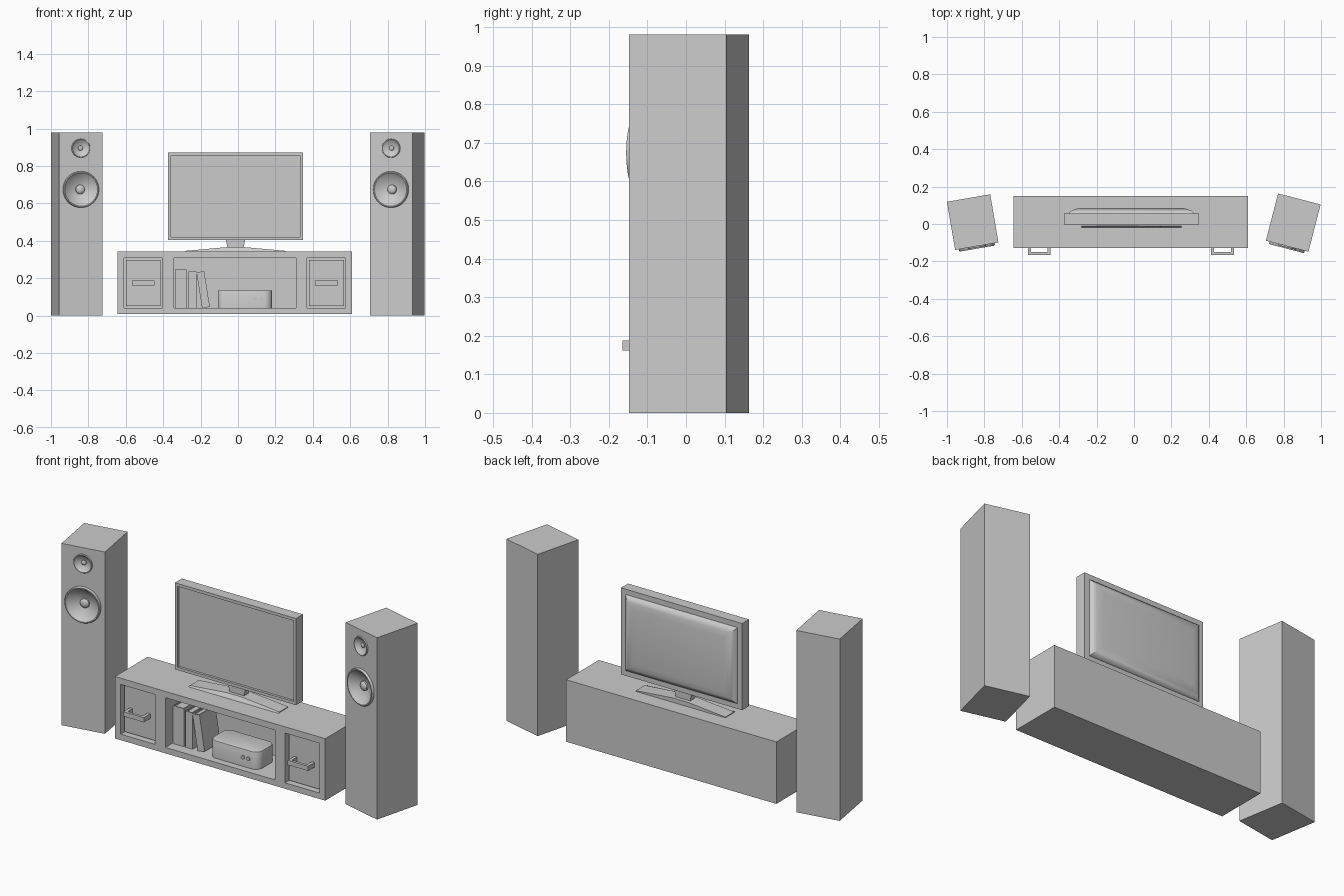
import bpy, bmesh, math
from mathutils import Matrix, Vector

if "Cube" in bpy.data.objects:
    bpy.data.objects.remove(bpy.data.objects["Cube"])


def finish(name, bm, smooth=None):
    bmesh.ops.recalc_face_normals(bm, faces=bm.faces)
    me = bpy.data.meshes.new(name)
    bm.to_mesh(me)
    bm.free()
    ob = bpy.data.objects.new(name, me)
    bpy.context.collection.objects.link(ob)
    if smooth:
        activate(ob)
        bpy.ops.object.shade_smooth_by_angle(angle=math.radians(smooth))
    return ob


def activate(ob):
    bpy.ops.object.select_all(action='DESELECT')
    ob.select_set(True)
    bpy.context.view_layer.objects.active = ob


def add_box(bm, x0, x1, y0, y1, z0, z1):
    m = Matrix.LocRotScale(Vector(((x0 + x1) / 2, (y0 + y1) / 2, (z0 + z1) / 2)),
                           None, Vector((x1 - x0, y1 - y0, z1 - z0)))
    return bmesh.ops.create_cube(bm, size=1, matrix=m)['verts']


def box(name, *dims):
    bm = bmesh.new()
    add_box(bm, *dims)
    return finish(name, bm)


def prism(name, pts, a, b, axis='Z'):
    """Extrude a 2D profile along Z (plan profile) or Y (front profile)."""
    bm = bmesh.new()
    f = bm.faces.new([bm.verts.new((u, v, a) if axis == 'Z' else (u, a, v)) for u, v in pts])
    new = bmesh.ops.extrude_face_region(bm, geom=[f])['geom']
    shift = (0, 0, b - a) if axis == 'Z' else (0, b - a, 0)
    bmesh.ops.translate(bm, verts=[g for g in new if isinstance(g, bmesh.types.BMVert)], vec=shift)
    return finish(name, bm)


def disc(name, x, y0, y1, z, r, n=48):
    pts = [(x + r * math.cos(i * math.tau / n), z + r * math.sin(i * math.tau / n)) for i in range(n)]
    return prism(name, pts, y0, y1, 'Y')


def cut(ob, cutters):
    for c in cutters:
        activate(ob)
        m = ob.modifiers.new("cut", 'BOOLEAN')
        m.operation, m.solver, m.object = 'DIFFERENCE', 'EXACT', c
        bpy.ops.object.modifier_apply(modifier=m.name)
        bpy.data.objects.remove(c)


def driver(name, profile, y, z, scale):
    """Lathe a (radius, forward) profile around the y axis."""
    bm = bmesh.new()
    vs = [bm.verts.new((r * scale, y - d * scale, z)) for r, d in profile]
    es = [bm.edges.new(p) for p in zip(vs, vs[1:])]
    bmesh.ops.spin(bm, geom=vs + es, cent=(0, y, z), axis=(0, 1, 0),
                   angle=math.tau, steps=48, use_merge=True)
    bmesh.ops.remove_doubles(bm, verts=bm.verts, dist=1e-5)
    return finish(name, bm, 35)


# Speakers: cabinet with recessed woofer and tweeter, toed in
CONE = [(.097, -.002), (.097, .008), (.094, .013), (.089, .013), (.085, .009), (.062, -.006),
        (.042, -.016), (.025, -.021), (.024, -.014), (.018, -.008), (.010, -.005), (0, -.004)]
W, D, H = .235, .261, .98
for side, cx, cy, ang in (("left", -.8625, .010, 9.7), ("right", .8515, .0075, -14.5)):
    cab = box(side + "_speaker_cabinet", -W / 2, W / 2, -D / 2, D / 2, 0, H)
    parts = [cab]
    for kind, z, s in (("woofer", .674, 1), ("tweeter", .895, .52)):
        cut(cab, [disc("cutter", 0, -D / 2 - .02, -D / 2 + .03 * s, z, .086 * s)])
        parts.append(driver(f"{side}_{kind}", CONE, -D / 2, z, s))
    M = Matrix.Translation((cx, cy, 0)) @ Matrix.Rotation(math.radians(ang), 4, 'Z')
    for p in parts:
        p.data.transform(M)

# Media cabinet with an open shelf and two drawer recesses
C, F = -.017, -.128
cabinet = box("media_cabinet", C - .627, C + .627, F, .15, .008, .342)
cutters = [box("cutter", C - .326, C + .326, F - .1, F + .23, .04, .308)]
for s in (-1, 1):
    a, b = sorted((C + s * .387, C + s * .593))
    cutters.append(box("cutter", a, b, F - .1, F + .04, .04, .308))
cut(cabinet, cutters)

# Drawer fronts and bracket handles
for side, s in (("left", -1), ("right", 1)):
    a, b = sorted((C + s * .387, C + s * .593))
    p = F + .018
    box(side + "_drawer_front", a + .01, b - .01, p, F + .04, .05, .298)
    m, h, t, y = (a + b) / 2, .061, .016, -.165
    prism(side + "_drawer_handle",
          [(m - h, p), (m - h, y), (m + h, y), (m + h, p), (m + h - t, p),
           (m + h - t, y + .014), (m - h + t, y + .014), (m - h + t, p)], .162, .187)

# Books: covers around slightly inset pages, the last one leaning
for i, (x0, x1, h, lean) in enumerate(((-.338, -.273, .205, 0), (-.265, -.222, .196, 0),
                                       (-.192, -.150, .193, -9))):
    y0, y1, w, t = -.07, .065, x1 - x0, .006
    bm = bmesh.new()
    add_box(bm, 0, t, y0, y1, 0, h)
    add_box(bm, w - t, w, y0, y1, 0, h)
    add_box(bm, t, w - t, y0, y0 + t, 0, h)
    add_box(bm, t, w - t, y0 + t, y1 - t, .003, h - .005)
    ob = finish(f"book_{i + 1}", bm)
    lift = w * math.sin(math.radians(-lean))
    rot = Matrix.Rotation(math.radians(lean), 4, 'Y')
    ob.data.transform(Matrix.Translation((x0, 0, .04)) @ rot
                      if not lean else Matrix.Translation((x0, 0, .04 - min(0, lift))) @ rot)

# Media player with rounded corners and two knobs
bm = bmesh.new()
add_box(bm, -.108, .182, -.09, .06, .04, .134)
up = [e for e in bm.edges if abs(e.verts[0].co.z - e.verts[1].co.z) > .05]
bmesh.ops.bevel(bm, geom=up, offset=.04, segments=6, profile=.5, affect='EDGES')
rim = [e for e in bm.edges if all(v.co.z > .13 for v in e.verts)]
bmesh.ops.bevel(bm, geom=rim, offset=.004, segments=2, profile=.5, affect='EDGES')
finish("media_player", bm, 35)
for i, x in enumerate((.093, .126)):
    disc(f"player_knob_{i + 1}", x, -.096, -.085, .09, .010, 20)

# Television: frame with recessed screen
X0, X1, Z0, Z1 = -.374, .348, .405, .872
tv = box("television_frame", X0, X1, -.003, .056, Z0, Z1)
cut(tv, [box("cutter", X0 + .016, X1 - .016, -.05, .010, Z0 + .016, Z1 - .016)])

# Television rear cover: nested rectangles following a rounded slope
bm = bmesh.new()
prev = None
for inset, y in ((0, .054), (.003, .062), (.012, .070), (.027, .077), (.043, .082), (.060, .085)):
    a, b, c, d = X0 + .026 + inset, X1 - .028 - inset, Z0 + .028 + inset, Z1 - .028 - inset
    ring = [bm.verts.new(v) for v in ((a, y, c), (b, y, c), (b, y, d), (a, y, d))]
    if prev:
        for i in range(4):
            j = (i + 1) % 4
            bm.faces.new((prev[i], prev[j], ring[j], ring[i]))
    prev = ring
bm.faces.new(prev)
finish("television_back", bm, 30)

# Television neck and sloping foot
T = -.013
prism("television_neck", [(T - .043, .362), (T + .043, .362), (T + .052, .407), (T - .052, .407)],
      .008, .045, 'Y')
foot = prism("television_foot", [(T - .267, .342), (T + .267, .342), (T + .267, .346),
                                 (T + .043, .366), (T - .043, .366), (T - .267, .346)],
             -.02, .065, 'Y')
for v in foot.data.vertices:  # slightly slanted front face
    if v.co.y < 0 and v.co.z > .343:
        v.co.y += .010
